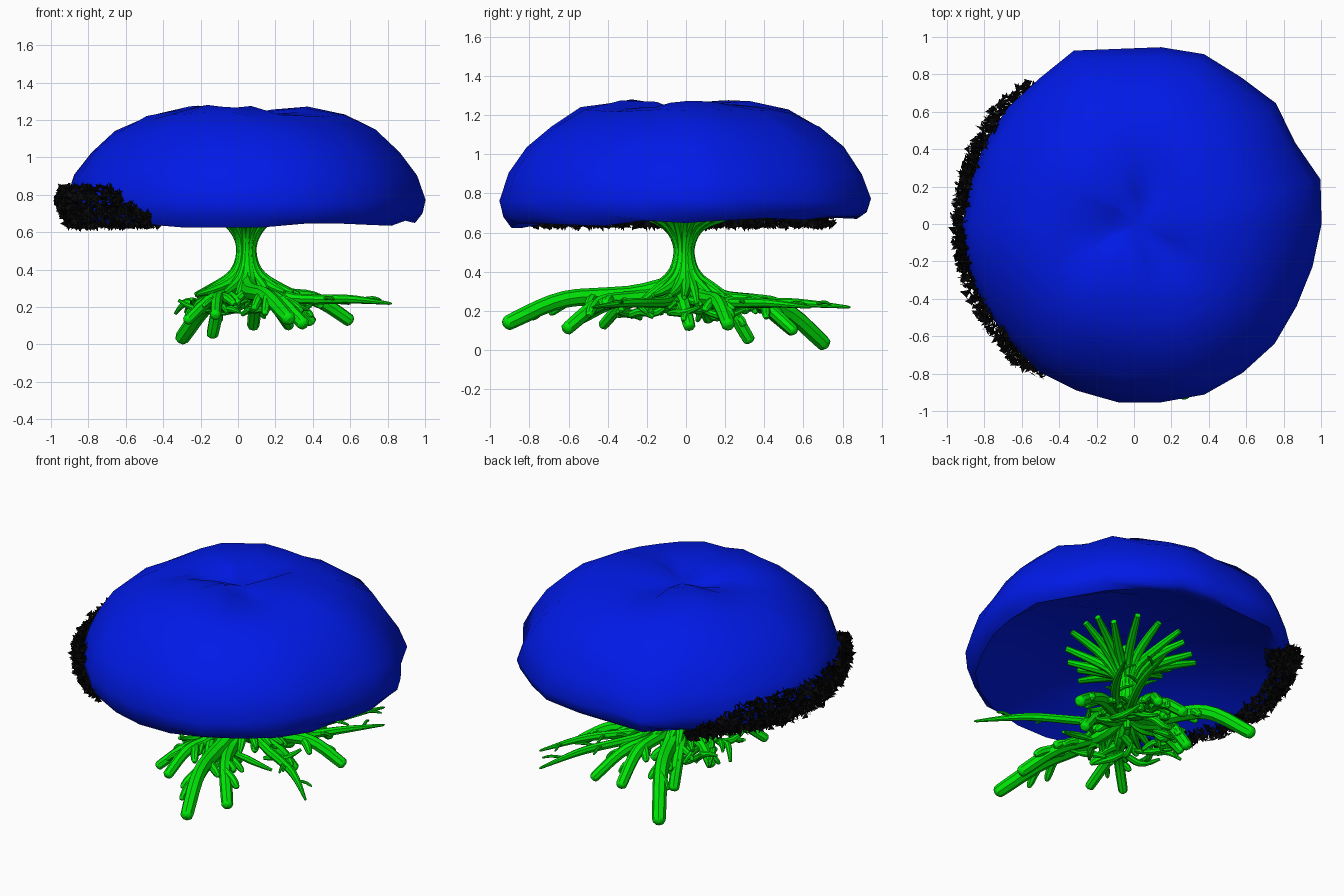
import bpy
import bmesh
import random
from math import sin, cos, pi, radians
from mathutils import Vector, Euler

random.seed(4)
if "Cube" in bpy.data.objects:
    bpy.data.objects.remove(bpy.data.objects["Cube"], do_unlink=True)


def make_material(name, color):
    mat = bpy.data.materials.new(name)
    mat.use_nodes = True
    mat.diffuse_color = color
    mat.node_tree.nodes["Principled BSDF"].inputs["Base Color"].default_value = color
    return mat


BLUE = make_material("deep blue", (0.0, 0.01, 0.8, 1))
GREEN = make_material("bright green", (0.0, 0.8, 0.002, 1))
BLACK = make_material("black", (0.002, 0.002, 0.002, 1))


def add_object(name, mesh, mat):
    mesh.materials.clear()
    mesh.materials.append(mat)
    obj = bpy.data.objects.new(name, mesh)
    bpy.context.scene.collection.objects.link(obj)
    return obj


def smooth(obj, angle):
    bpy.ops.object.select_all(action="DESELECT")
    obj.select_set(True)
    bpy.context.view_layer.objects.active = obj
    bpy.ops.object.shade_smooth_by_angle(angle=radians(angle))


def tubes(name, strands):
    """Sweep tapering round tubes along (points, radii) strands."""
    curve = bpy.data.curves.new(name + " path", "CURVE")
    curve.dimensions = "3D"
    curve.bevel_depth = 1.0
    curve.bevel_resolution = 2
    curve.use_fill_caps = True
    curve.resolution_u = 3
    for points, radii in strands:
        spline = curve.splines.new("NURBS")
        spline.points.add(len(points) - 1)
        spline.order_u = 3
        spline.use_endpoint_u = True
        for p, co, r in zip(spline.points, points, radii):
            p.co = (*co, 1)
            p.radius = r
    helper = bpy.data.objects.new(name + " helper", curve)
    bpy.context.scene.collection.objects.link(helper)
    graph = bpy.context.evaluated_depsgraph_get()
    mesh = bpy.data.meshes.new_from_object(helper.evaluated_get(graph))
    bpy.data.objects.remove(helper, do_unlink=True)
    obj = add_object(name, mesh, GREEN)
    smooth(obj, 40)
    return obj


# Cap: an irregular dome with a dimpled crown, tucked rim and hollow underside
CENTER = Vector((0.03, 0, 0))
DOME = [(0.16, 1.24), (0.34, 1.26), (0.55, 1.225), (0.70, 1.14), (0.83, 1.03),
        (0.92, 0.90), (0.97, 0.77), (0.95, 0.69), (0.91, 0.655)]
UNDERSIDE = [(0.84, 0.69), (0.66, 0.78), (0.4, 0.86), (0.15, 0.89)]
OUTLINE = [.97, .985, .935, .965, .95, .97, .945, .94, .985, .945, .93, .93, .93,
           .945, .94, .94, .935, .955, .945, .95, .955, .975, .965, .965, .945, .945]
SIDES = len(OUTLINE)
bm = bmesh.new()
rings = []
for i, (r, z) in enumerate(DOME + UNDERSIDE):
    ring = []
    for k in range(SIDES):
        a = 2 * pi * k / SIDES
        rr = r * (OUTLINE[k] / 0.965 + random.uniform(-0.006, 0.006))
        crown = max(0, 1 - i / 4)
        dz = crown * 0.025 * sin(3 * a + 1) + random.uniform(-0.012, 0.012)
        if 6 < i < 10:
            dz += 0.02 * sin(a)
        ring.append(bm.verts.new(CENTER + Vector((rr * cos(a), rr * sin(a), z + dz))))
    rings.append(ring)
apex = bm.verts.new((0.03, 0, 1.21))
hub = bm.verts.new((0.03, 0, 0.89))
for k in range(SIDES):
    n = (k + 1) % SIDES
    bm.faces.new((apex, rings[0][k], rings[0][n]))
    bm.faces.new((hub, rings[-1][n], rings[-1][k]))
    for top, low in zip(rings, rings[1:]):
        bm.faces.new((top[k], low[k], low[n], top[n]))
mesh = bpy.data.meshes.new("cap")
bm.to_mesh(mesh)
bm.free()
smooth(add_object("cap", mesh, BLUE), 60)

# Trunk: bundled strands that fan out into branches below the cap
TRUNK = Vector((0.045, -0.01, 0))
strands = [([TRUNK + Vector((0, 0, z)) for z in (0.25, 0.4, 0.52, 0.66, 0.8)],
            (0.02, 0.05, 0.036, 0.045, 0.03))]
COUNT = 18
for k in range(COUNT):
    a = 2 * pi * k / COUNT + random.uniform(-0.12, 0.12)
    reach = random.uniform(0.75, 1.1)
    lift = random.uniform(-0.03, 0.04)
    path = [(0.30 * reach, 0.25 + lift), (0.18, 0.30), (0.075, 0.36), (0.036, 0.44), (0.03, 0.54),
            (0.08, 0.64), (0.22 * reach, 0.71 + lift), (0.42 * reach, 0.78 + lift)]
    points = [TRUNK + Vector((r * cos(a + 0.06 * i), r * sin(a + 0.06 * i), z))
              for i, (r, z) in enumerate(path)]
    strands.append((points, (0.012, 0.028, 0.03, 0.024, 0.021, 0.026, 0.029, 0.018)))
tubes("trunk_and_branches", strands)


# Main roots: start near the trunk foot, arch out, and end in rounded stubs
def root(tip, thick, bend=0.0, arch=0.30, end=0.9):
    tip = Vector(tip)
    start = TRUNK + Vector((0, 0, 0.39))
    flat = Vector((tip.x - start.x, tip.y - start.y, 0))
    side = Vector((-flat.y, flat.x, 0)) * bend
    points = [start]
    for t, h in ((0.2, arch), (0.45, arch - 0.01), (0.68, arch * 0.88 + tip.z * 0.12)):
        points.append(Vector((start.x, start.y, h)) + flat * t + side * sin(pi * t))
    points += [tip.lerp(points[-1], 0.12), tip.lerp(points[-1], 0.03), tip]
    radii = [thick * f for f in (1.0, 1.1, 1, 0.95, end, end * 0.9, end * 0.4)]
    return points, radii


main = [
    root((0.28, -0.93, 0.16), 0.045, -0.06, 0.315),
    root((-0.31, 0.72, 0.05), 0.046, -0.05, 0.285),
    root((0.61, 0.22, 0.15), 0.040, 0.05),
    root((0.36, -0.62, 0.13), 0.040, -0.08),
    root((-0.12, -0.56, 0.18), 0.034, -0.1),
    root((-0.28, -0.43, 0.15), 0.032, 0.08),
    root((-0.14, 0.33, 0.07), 0.038, 0.06),
    root((-0.27, 0.12, 0.18), 0.034),
    root((0.08, 0.56, 0.12), 0.038, -0.06),
    root((0.28, 0.56, 0.12), 0.034, 0.06),
    root((0.40, 0.02, 0.14), 0.036, -0.08),
    root((0.82, -0.48, 0.25), 0.026, 0.08, 0.28, 0.35),
    root((0.46, 0.84, 0.25), 0.026, -0.06, 0.28, 0.35),
    root((0.60, 0.64, 0.25), 0.026, -0.08, 0.28, 0.35),
]
main_roots = tubes("main_roots", main)

# Side roots: short blunt twigs forking off the main roots
twigs = []
for points, radii in main:
    thin = radii[4] < 0.015
    for j in (1, 2, 2, 3):
        base = points[j].lerp(points[j + 1], random.random() * 0.6)
        out = (points[j + 1] - points[j]).normalized()
        turn = Euler((0, 0, random.choice((-1, 1)) * random.uniform(0.5, 1.0)))
        out.rotate(turn)
        out.z = 0.0 if thin else random.uniform(-0.7, -0.2)
        length = random.uniform(0.08, 0.15)
        mid = base + out * length * 0.5 + Vector((0, 0, 0.015))
        tip = base + out * length
        tip.x = max(tip.x, -0.28)
        r = radii[j] * (0.4 if thin else random.uniform(0.5, 0.8))
        twigs.append(([base, mid, tip.lerp(mid, 0.15), tip], (r, r * 0.95, r * 0.8, r * 0.35)))

# Tangled roots: short arcs crossing between the main roots
for _ in range(20):
    a = random.uniform(0, 2 * pi)
    r = random.uniform(0.12, 0.26)
    sweep = random.choice((-1, 1)) * random.uniform(0.3, 0.5)
    points = []
    for t in range(4):
        rr = r + 0.05 * t
        points.append(TRUNK + Vector((rr * cos(a + sweep * t / 2), rr * sin(a + sweep * t / 2),
                                      random.uniform(0.19, 0.29))))
    twigs.append((points, (0.012, 0.022, 0.02, 0.009)))
side_roots = tubes("side_roots", twigs)

# Rest the lowest root on the ground
low = min(v.co.z for v in main_roots.data.vertices)
for obj in (main_roots, side_roots):
    obj.location.z = -low

# Rim tufts: ragged little leaves crowding one side of the rim
bm = bmesh.new()
for _ in range(2300):
    a = radians(random.uniform(127, 238))
    density = min(1, (a - radians(121)) / 0.45, (radians(246) - a) / 0.45)
    z = 0.635 + 0.21 * density * random.random() ** 1.5
    r = 0.98 - 0.35 * abs(z - 0.77) + random.uniform(-0.04, 0.025)
    if z < 0.68:
        r -= random.uniform(0, 0.1)
    pos = CENTER + Vector((r * cos(a), r * sin(a), z))
    size = random.uniform(0.013, 0.026)
    spin = Euler([random.uniform(0, 2 * pi) for _ in range(3)])
    leaf = []
    for k in range(6):
        reach = size * (1.3 if k % 2 else 0.6)
        p = Vector((reach * cos(k * pi / 3), reach * sin(k * pi / 3), 0))
        p.rotate(spin)
        p += pos
        p.x = max(p.x, -1.0)
        leaf.append(bm.verts.new(p))
    bm.faces.new(leaf)
mesh = bpy.data.meshes.new("rim_tufts")
bm.to_mesh(mesh)
bm.free()
add_object("rim_tufts", mesh, BLACK)
